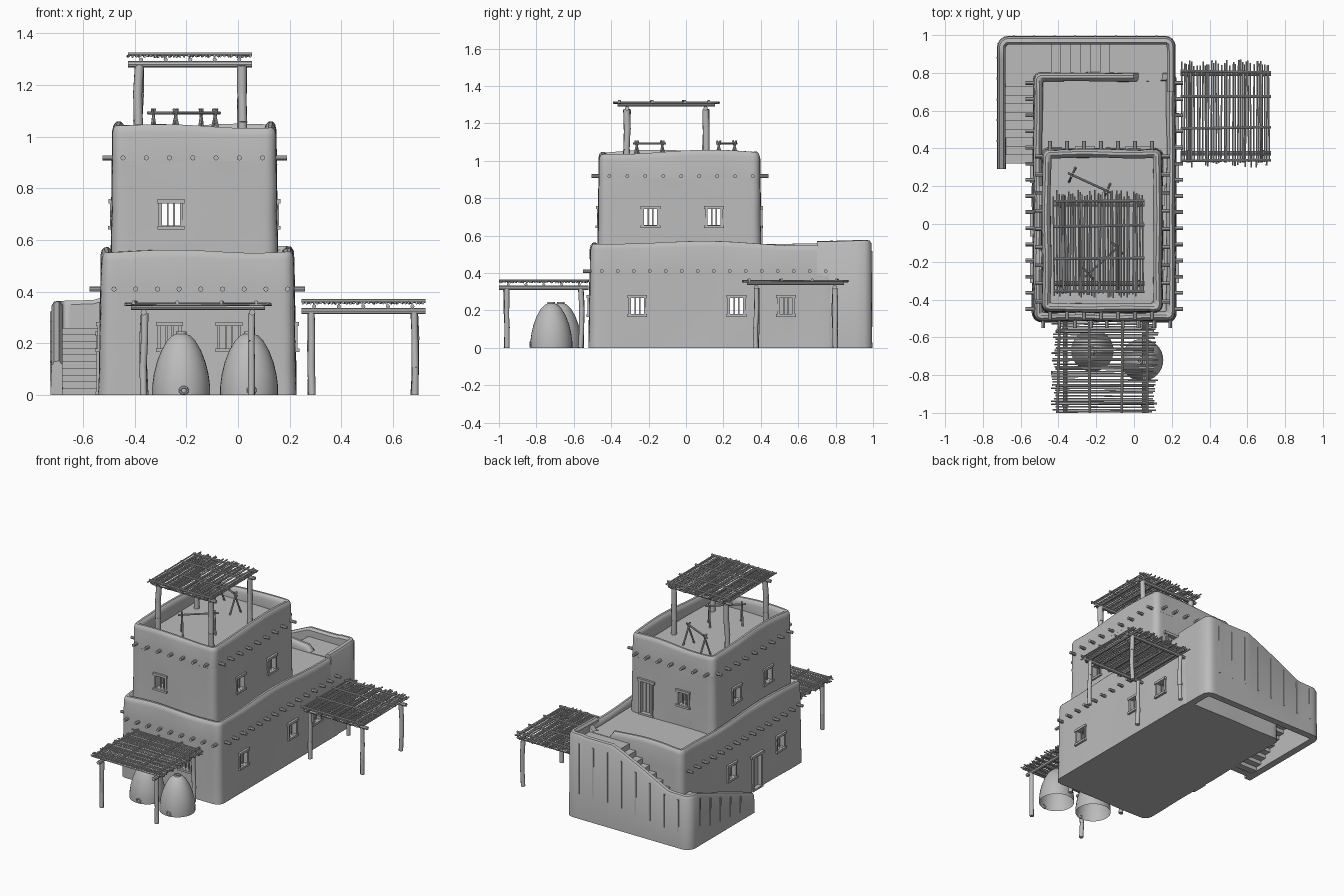
import bpy, bmesh, math, random
from mathutils import Vector, Matrix

random.seed(4)
cube = bpy.data.objects.get("Cube")
if cube:
    bpy.data.objects.remove(cube)

GREY = (0.5, 0.5, 0.5, 1)
mat = bpy.data.materials.new("plain_grey_clay")
mat.use_nodes = True
mat.diffuse_color = GREY
mat.node_tree.nodes["Principled BSDF"].inputs["Base Color"].default_value = GREY


def shade(me):
    me.shade_smooth()
    me.set_sharp_from_angle(angle=math.radians(38))


def finish(name, bm):
    bmesh.ops.recalc_face_normals(bm, faces=bm.faces[:])
    me = bpy.data.meshes.new(name)
    bm.to_mesh(me)
    bm.free()
    me.materials.append(mat)
    shade(me)
    ob = bpy.data.objects.new(name, me)
    bpy.context.scene.collection.objects.link(ob)
    return ob


def add_box(bm, c, s):
    m = Matrix.Translation(c) @ Matrix.Diagonal((s[0], s[1], s[2], 1))
    bmesh.ops.create_cube(bm, size=1, matrix=m)


def add_log(bm, a, b, r, sides=8):
    a, b = Vector(a), Vector(b)
    d = b - a
    m = Matrix.Translation((a + b) / 2) @ d.to_track_quat('Z', 'Y').to_matrix().to_4x4()
    bmesh.ops.create_cone(bm, cap_ends=True, segments=sides, radius1=r, radius2=r,
                          depth=d.length, matrix=m)


def bridge(bm, loops, closed):
    for a, b in zip(loops, loops[1:]):
        n = len(a)
        for i in range(n if closed else n - 1):
            j = (i + 1) % n
            bm.faces.new((a[i], a[j], b[j], b[i]))


# Rounded rectangle outline, inset by d
def outline(x0, x1, y0, y1, d, r=0.04, arc=5, side=26):
    rr = max(r - d, 0.008)
    arcs = []
    for k, (cx, cy) in enumerate(((x1 - d - rr, y1 - d - rr), (x0 + d + rr, y1 - d - rr),
                                  (x0 + d + rr, y0 + d + rr), (x1 - d - rr, y0 + d + rr))):
        angles = [(k + i / arc) * math.pi / 2 for i in range(arc + 1)]
        arcs.append([Vector((cx + rr * math.cos(t), cy + rr * math.sin(t))) for t in angles])
    pts = []
    for k in range(4):
        pts += arcs[k]
        a, b = arcs[k][-1], arcs[(k + 1) % 4][0]
        pts += [a.lerp(b, i / side) for i in range(1, side)]
    return pts


def wave(x, y):
    return 0.008 * math.sin(9 * x + 5 * y) + 0.006 * math.sin(7 * y - 4 * x + 1)


# Clay storey: battered wall, soft wavy parapet and sunken flat roof
def storey(name, rect, base, top, roof, ledge=None, gap=None):
    t = 0.045
    prof = [(-0.009, base, 0)]
    prof += [(-0.008 + 0.008 * f, base + (top - base) * f, 0) for f in (0.2, 0.4, 0.6, 0.75)]
    if ledge:
        prof += [(0.005, ledge - 0.006, 0), (-0.002, ledge + 0.002, 0)]
    prof += [(0, top - 0.03, 1), (0.005, top - 0.01, 1), (0.014, top, 1),
             (0.028, top, 1), (t - 0.006, top - 0.01, 1), (t, top - 0.028, 1), (t, roof, 0)]
    bm = bmesh.new()
    loops = []
    for d, z, w in prof:
        loop = []
        for p in outline(*rect, d):
            zz = z + w * wave(p.x, p.y)
            if w and gap and gap(p.x, p.y):
                zz = min(zz, roof + 0.003)
            bump = 0.003 * math.sin(14 * p.x + 17 * z) * math.sin(11 * p.y + 13 * z)
            loop.append(bm.verts.new((p.x + bump, p.y - bump, zz)))
        loops.append(loop)
    bridge(bm, loops, True)
    bm.faces.new(loops[0])
    bm.faces.new(loops[-1])
    return finish(name, bm)


ROOF = 0.51
lower = storey("lower_storey", (-0.53, 0.217, -0.512, 0.80), 0, 0.56, ROOF,
               gap=lambda x, y: 0 < x < 0.168 and y > 0.7)
upper = storey("upper_storey", (-0.485, 0.147, -0.465, 0.395), 0.49, 1.045, 0.96, ledge=0.89)


def cut(target, c, s):
    bm = bmesh.new()
    add_box(bm, c, s)
    cutter = finish("cutter", bm)
    cutter.hide_render = True
    mod = target.modifiers.new("opening", 'BOOLEAN')
    mod.operation, mod.solver, mod.object = 'DIFFERENCE', 'EXACT', cutter
    bpy.context.view_layer.objects.active = target
    bpy.ops.object.modifier_apply(modifier=mod.name)
    bpy.data.objects.remove(cutter)


# Box on a wall: t along wall, z up, d outward
def wall_box(bm, o, n, t, z, d, size):
    w, h, dep = size
    if n[0]:
        add_box(bm, (o[0] + n[0] * d, o[1] + t, z), (dep, w, h))
    else:
        add_box(bm, (o[0] + t, o[1] + n[1] * d, z), (w, dep, h))


def window(name, o, n, z):
    bm = bmesh.new()
    wall_box(bm, o, n, 0, z + 0.05, 0, (0.105, 0.016, 0.034))
    wall_box(bm, o, n, 0, z - 0.052, 0, (0.105, 0.014, 0.036))
    for s in (-1, 1):
        wall_box(bm, o, n, s * 0.041, z, -0.002, (0.012, 0.09, 0.026))
        wall_box(bm, o, n, s * 0.012, z, -0.012, (0.007, 0.09, 0.007))
    finish(name, bm)


def door(name, target, o, n, z0):
    wall = bmesh.new()
    h = 0.23
    c = (o[0], o[1], z0 + h / 2 + 0.005)
    cut(target, c, (0.05, 0.085, h) if n[0] else (0.085, 0.05, h))
    wall_box(wall, o, n, 0, z0 + h + 0.008, 0, (0.13, 0.018, 0.036))
    wall_box(wall, o, n, 0, z0 + 0.008, 0, (0.11, 0.012, 0.036))
    for s in (-1, 1):
        wall_box(wall, o, n, s * 0.046, z0 + h / 2, 0, (0.014, h, 0.03))
    for i in (-1, 0, 1):
        wall_box(wall, o, n, i * 0.026, z0 + h / 2, -0.016, (0.024, h, 0.012))
    finish(name, wall)


# Openings running right through, then shallow niches
LOW, HIGH = 0.225, 0.70
for target, z, xs, ys in ((lower, LOW, (-0.533, 0.22), (-0.26, 0.27)),
                          (upper, HIGH, (-0.485, 0.147), (-0.19, 0.15))):
    for y in ys:
        cut(target, (-0.15, y, z), (1.2, 0.072, 0.088))
        window("left_window", (xs[1], y), (1, 0), z)
        window("right_window", (xs[0], y), (-1, 0), z)
cut(upper, (-0.26, 0, HIGH), (0.072, 1.4, 0.088))
window("upper_front_window", (-0.26, -0.465), (0, -1), HIGH)
window("upper_back_window", (-0.26, 0.395), (0, 1), HIGH)
cut(lower, (0.22, 0.535, LOW), (0.08, 0.072, 0.088))
window("left_window", (0.22, 0.535), (1, 0), LOW)
for x in (-0.265, -0.035):
    cut(lower, (x, -0.515, LOW), (0.072, 0.08, 0.088))
    window("lower_front_window", (x, -0.515), (0, -1), LOW)
door("lower_door", lower, (-0.533, 0.0), (-1, 0), 0.0)
door("upper_door", upper, (0.02, 0.395), (0, 1), ROOF)
for ob in (lower, upper):
    shade(ob.data)

# Roof beam ends poking out of the walls
bm = bmesh.new()
for i in range(15):
    y = -0.45 + i * 0.0855
    for a, b in ((-0.575, -0.51), (0.19, 0.26)):
        add_log(bm, (a, y, 0.41), (b, y, 0.41), 0.01)
for i in range(9):
    x = -0.48 + i * 0.084
    add_log(bm, (x, -0.55, 0.41), (x, -0.49, 0.41), 0.01)
    y = -0.41 + i * 0.096
    for a, b in ((-0.525, -0.46), (0.12, 0.19)):
        add_log(bm, (a, y, 0.918), (b, y, 0.918), 0.01)
for i in range(7):
    x = -0.445 + i * 0.09
    for a, b in ((-0.505, -0.44), (0.37, 0.44)):
        add_log(bm, (x, a, 0.918), (x, b, 0.918), 0.01)
finish("roof_beam_ends", bm)


# Stair enclosure wall around the back
def stair_wall_top(x, y):
    if x > 0.1:
        return 0.575
    if x < -0.66:
        return 0.13 + 0.24 * min(1, (y - 0.29) / 0.62)
    return 0.37 + 0.20 * max(0, min(1, (x + 0.55) / 0.42))


path = [Vector((0.195, 0.70 + 0.03 * i)) for i in range(8)]
path += [Vector((0.165 + 0.03 * math.cos(t), 0.94 + 0.03 * math.sin(t))) for t in (0.4, 0.8, 1.2)]
path += [Vector((0.165 - 0.83 * i / 40, 0.97)) for i in range(41)]
path += [Vector((-0.665 - 0.035 * math.sin(t), 0.935 + 0.035 * math.cos(t))) for t in (0.4, 0.8, 1.2)]
path += [Vector((-0.70, 0.935 - 0.645 * i / 20)) for i in range(21)]
bm = bmesh.new()
sections = []
for i, p in enumerate(path):
    tan = (path[min(i + 1, len(path) - 1)] - path[max(i - 1, 0)]).normalized()
    out = Vector((tan.y, -tan.x))
    h = stair_wall_top(p.x, p.y) + 0.4 * wave(p.x, p.y)
    sec = []
    for d, z in ((0.026, 0), (0.022, h - 0.02), (0.012, h - 0.003), (-0.008, h),
                 (-0.02, h - 0.015), (-0.022, 0)):
        q = p + out * d
        sec.append(bm.verts.new((q.x, q.y, z)))
    sections.append(sec)
bridge(bm, sections, True)
bm.faces.new(sections[0])
bm.faces.new(sections[-1])
finish("stair_wall", bm)

# Upright ribs on the outside of the stair wall
bm = bmesh.new()
for i in range(8):
    x = 0.12 - i * 0.108
    h = stair_wall_top(x, 0.97)
    add_box(bm, (x, 0.992, h * 0.6), (0.01, 0.012, h * 0.6))
for i in range(5):
    y = 0.88 - i * 0.11
    h = stair_wall_top(-0.7, y)
    add_box(bm, (-0.722, y, h * 0.6), (0.012, 0.01, h * 0.6))
finish("wall_ribs", bm)

# Two flights of steps with landings, open beneath
bm = bmesh.new()
LAND = 0.26
for i in range(10):
    z = LAND * (i + 1) / 10
    add_box(bm, (-0.605, 0.342 + i * 0.045, z - min(z, 0.05) / 2), (0.16, 0.046, min(z, 0.05)))
add_box(bm, (-0.565, 0.865, LAND - 0.025), (0.25, 0.19, 0.05))
for i in range(6):
    z = LAND + (ROOF - LAND) * (i + 1) / 7
    add_box(bm, (-0.414 + i * 0.052, 0.87, z - 0.03), (0.053, 0.18, 0.06))
add_box(bm, (0.025, 0.87, ROOF - 0.03), (0.31, 0.18, 0.06))
finish("stairs", bm)


# Pole shelter: posts, beams, joists, stick cover and tie poles
def shelter(name, cx, cy, base, top, r, turned=False):
    def at(u, v, z):
        return (cx + v, cy + u, z) if turned else (cx + u, cy + v, z)

    jit = lambda a: random.uniform(-a, a)
    bm = bmesh.new()
    for u in (-0.2, 0.2):
        for v in (-0.21, 0.21):
            pts = [at(u + jit(0.004), v + jit(0.004), base + (top - 0.05 - base) * k / 3) for k in range(4)]
            for a, b in zip(pts, pts[1:]):
                add_log(bm, a, b, r + jit(0.001), 10)
    for v in (-0.21, 0.21):
        add_log(bm, at(-0.24, v, top - 0.045), at(0.24, v, top - 0.045), 0.012)
    for i in range(5):
        u = -0.19 + i * 0.095
        add_log(bm, at(u, -0.26, top - 0.027), at(u, 0.26, top - 0.027), 0.008)
    for i in range(34):
        u = -0.235 + i * 0.0142 + jit(0.003)
        add_log(bm, at(u, -0.268 + jit(0.018), top - 0.014 + jit(0.002)),
                at(u + jit(0.006), 0.268 + jit(0.018), top - 0.014 + jit(0.002)), 0.0048, 6)
    for v in (-0.25, -0.08, 0.09, 0.225):
        add_log(bm, at(-0.24, v, top - 0.006), at(0.24, v + jit(0.01), top - 0.006), 0.007)
    finish(name, bm)


shelter("rooftop_shelter", -0.185, -0.105, 0.95, 1.325, 0.018)
shelter("side_shelter", 0.485, 0.585, 0, 0.37, 0.014)
shelter("front_shelter", -0.155, -0.76, 0, 0.365, 0.014, True)

# Drying racks on the top roof
for a, b in (((-0.35, 0.27), (-0.12, 0.165)), ((-0.26, -0.28), (-0.07, -0.11))):
    a, b = Vector(a), Vector(b)
    d = (b - a).normalized()
    side = Vector((-d.y, d.x)) * 0.04
    bm = bmesh.new()
    add_log(bm, (*a, 1.092), (*b, 1.092), 0.006)
    for p in (a + d * 0.025, b - d * 0.025):
        for s in (-1, 1):
            add_log(bm, (*(p + side * s), 0.958), (*(p - side * s * 0.25), 1.108), 0.006)
    finish("drying_rack", bm)

# Beehive ovens, open beneath, with a vent collar and small mouth ring
DOME = ((0.112, 0), (0.112, 0.035), (0.106, 0.08), (0.095, 0.125), (0.078, 0.17),
        (0.055, 0.21), (0.035, 0.23), (0.021, 0.236), (0.02, 0.246), (0.012, 0.246), (0.01, 0.235))
for x, y in ((-0.22, -0.67), (0.043, -0.72)):
    bm = bmesh.new()
    loops = [[bm.verts.new((x + r * math.cos(k * math.tau / 32), y + r * math.sin(k * math.tau / 32), z))
              for k in range(32)] for r, z in DOME]
    bridge(bm, loops, True)
    bm.faces.new(loops[-1])
    finish("oven", bm)
    bm = bmesh.new()
    ring = [(x + 0.01 + 0.015 * math.cos(k * math.tau / 10), y - 0.113, 0.018 + 0.013 * math.sin(k * math.tau / 10))
            for k in range(10)]
    for k in range(10):
        add_log(bm, ring[k], ring[(k + 1) % 10], 0.005, 6)
    finish("oven_mouth", bm)
